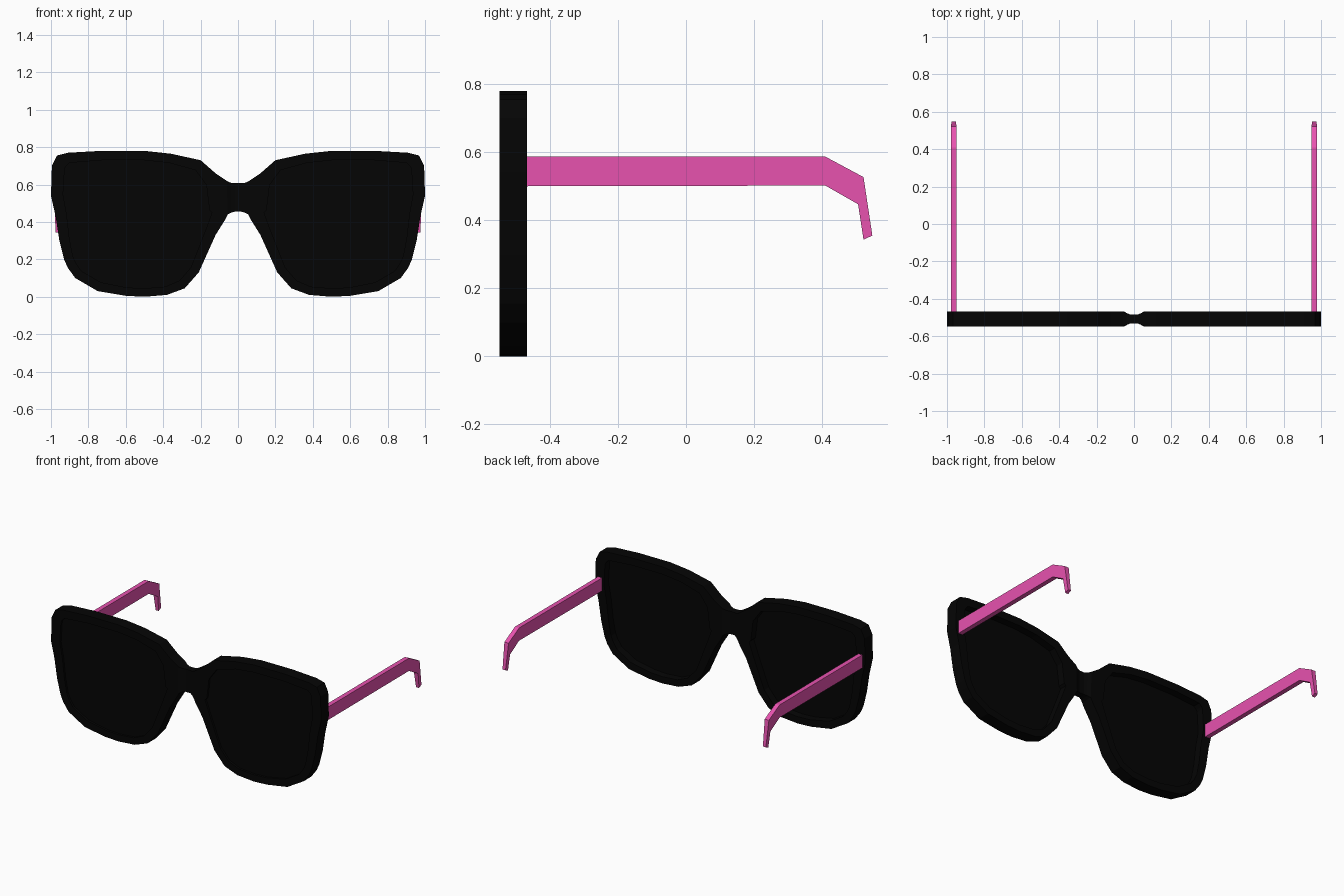
import bpy, bmesh
from mathutils import Vector

if "Cube" in bpy.data.objects:
    bpy.data.objects.remove(bpy.data.objects["Cube"])

YC, HALF = -0.508, 0.041            # frame centre plane and half thickness
RECESS = {-1: 0.015, 1: 0.05}       # lens depth below the rim, front and back


def material(name, rgb):
    m = bpy.data.materials.new(name)
    m.diffuse_color = (*rgb, 1)
    m.use_nodes = True
    m.node_tree.nodes["Principled BSDF"].inputs["Base Color"].default_value = m.diffuse_color
    return m


black = material("black_plastic", (0.0015, 0.0015, 0.0015))
pink = material("pink_plastic", (0.8, 0.085, 0.43))


def finish(bm, name, mat):
    bmesh.ops.recalc_face_normals(bm, faces=bm.faces)
    me = bpy.data.meshes.new(name)
    bm.to_mesh(me)
    bm.free()
    me.materials.append(mat)
    ob = bpy.data.objects.new(name, me)
    bpy.context.collection.objects.link(ob)
    return ob


def bridge_rings(bm, a, b):
    n = len(a)
    for i in range(n):
        j = (i + 1) % n
        bm.faces.new((a[i], a[j], b[j], b[i]))


# One side of the front: x, z and rim width at each outline point (clockwise)
OUTLINE = [
    (0.06, 0.62, 0.12), (0.12, 0.66, 0.08), (0.20, 0.73, 0.06), (0.36, 0.765, 0.05),
    (0.50, 0.78, 0.05), (0.73, 0.78, 0.05), (0.91, 0.77, 0.055), (0.968, 0.755, 0.075),
    (0.995, 0.70, 0.07), (1.0, 0.54, 0.065), (0.975, 0.43, 0.06), (0.955, 0.30, 0.055),
    (0.93, 0.20, 0.05), (0.91, 0.155, 0.05), (0.87, 0.10, 0.05), (0.75, 0.03, 0.05),
    (0.60, 0.005, 0.045), (0.50, 0.0, 0.045), (0.38, 0.01, 0.045), (0.285, 0.045, 0.05),
    (0.21, 0.13, 0.05), (0.12, 0.33, 0.06), (0.07, 0.41, 0.08), (0.055, 0.44, 0.10)]


def inset_outline():
    pts = [Vector(p[:2]) for p in OUTLINE]
    out = []
    for i, p in enumerate(pts):
        t = (p - pts[i - 1]).normalized() + (pts[(i + 1) % len(pts)] - p).normalized()
        t.normalize()
        out.append(p + Vector((t.y, -t.x)) * OUTLINE[i][2])
    return out


def lens_side(side, name):
    bm = bmesh.new()
    inner = inset_outline()

    def ring(pts, y):
        return [bm.verts.new((side * p[0], y, p[1])) for p in pts]

    outer_rings = []
    for s in (-1, 1):
        outer = ring(OUTLINE, YC + s * HALF)
        lip = ring(inner, YC + s * HALF)
        lens = ring(inner, YC + s * (HALF - RECESS[s]))
        bridge_rings(bm, outer, lip)    # rim face
        bridge_rings(bm, lip, lens)     # recess wall
        bm.faces.new(lens)              # lens face
        outer_rings.append(outer)
    bridge_rings(bm, *outer_rings)      # outer edge of the rim
    return finish(bm, name, black)


def temple(side, name):
    # y, z profile swept across the arm width, thinner at the tip
    profile = [(-0.468, 0.50), (-0.468, 0.587), (0.41, 0.587), (0.522, 0.527),
               (0.548, 0.355), (0.522, 0.343), (0.506, 0.447), (0.41, 0.502)]
    bm = bmesh.new()
    rings = []
    for s in (-1, 1):
        rings.append([bm.verts.new((side * (0.964 + s * (0.011 if z < 0.4 else 0.0155)), y, z))
                      for y, z in profile])
        bm.faces.new(rings[-1])
    bridge_rings(bm, *rings)
    return finish(bm, name, pink)


for side, label in ((-1, "left"), (1, "right")):
    lens_side(side, label + "_lens_and_rim")
    temple(side, label + "_temple_arm")

# Nose bridge with a thinner waist: top x, bottom x, top z, bottom z, half depth
half = [(0.06, 0.055, 0.62, 0.44, HALF), (0.04, 0.037, 0.61, 0.45, 0.031),
        (0.018, 0.018, 0.607, 0.455, 0.023)]
sections = [(-a, -b, c, d, e) for a, b, c, d, e in half] + half[::-1]
bm = bmesh.new()
loops = [[bm.verts.new(co) for co in ((xt, YC - h, zt), (xt, YC + h, zt),
                                      (xb, YC + h, zb), (xb, YC - h, zb))]
         for xt, xb, zt, zb, h in sections]
for a, b in zip(loops, loops[1:]):
    bridge_rings(bm, a, b)
bm.faces.new(loops[0])
bm.faces.new(loops[-1])
finish(bm, "nose_bridge", black)
